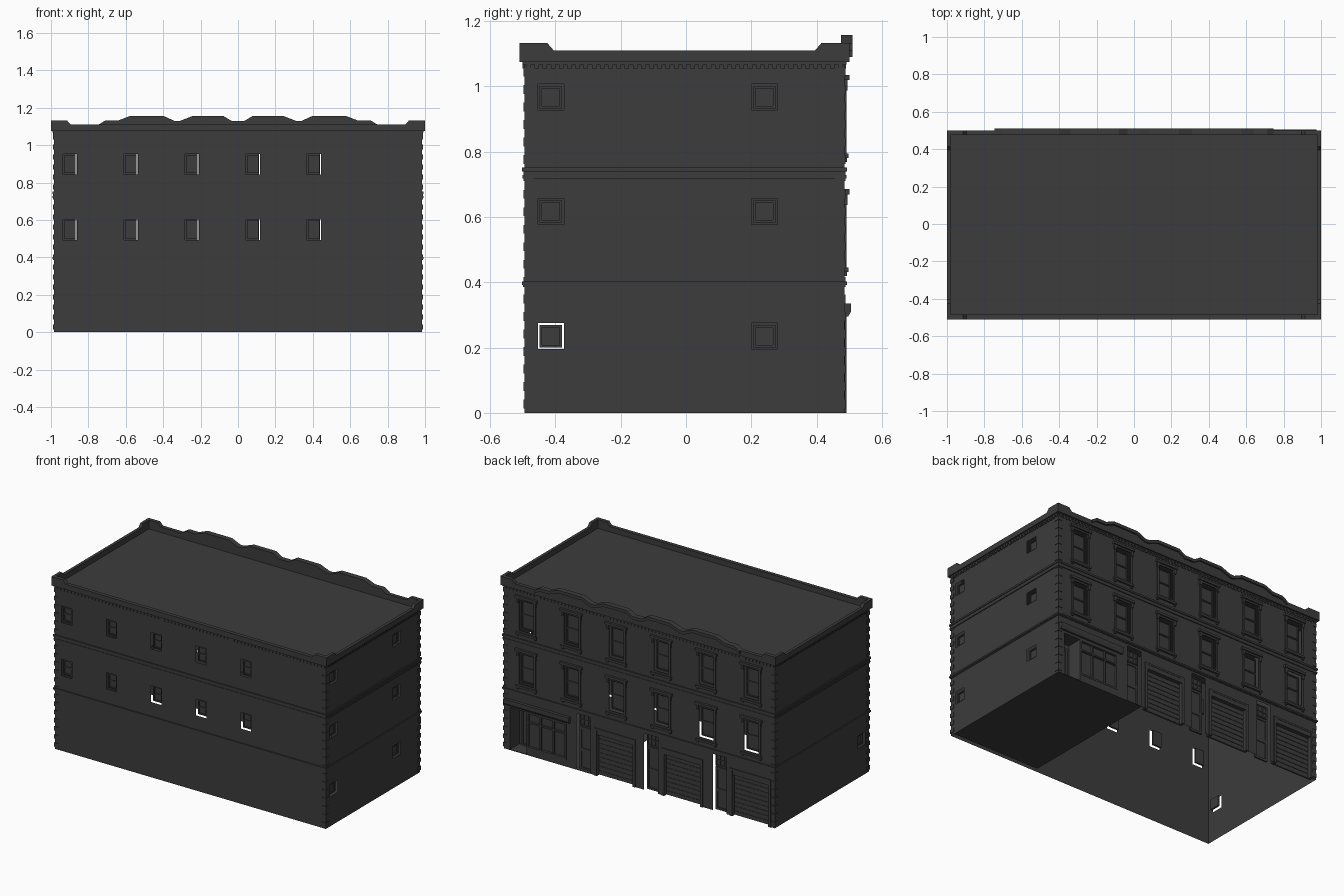
import bpy, bmesh
from mathutils import Matrix, Vector

if "Cube" in bpy.data.objects:
    bpy.data.objects.remove(bpy.data.objects["Cube"])

stone = bpy.data.materials.new("charcoal_grey")
stone.use_nodes = True
GREY = (0.045, 0.045, 0.045, 1)
stone.diffuse_color = GREY
stone.node_tree.nodes["Principled BSDF"].inputs["Base Color"].default_value = GREY

W, YF, YB, ROOF = 0.985, -0.495, 0.485, 1.075


def frame(origin, along, out):
    """Wall space: x runs along the wall, y points outward, z is up."""
    m = Matrix((along, out, (0, 0, 1))).transposed().to_4x4()
    m.translation = origin
    return m


FRONT = frame((0, YF, 0), (1, 0, 0), (0, -1, 0))
BACK = frame((0, YB, 0), (1, 0, 0), (0, 1, 0))
EAST = frame((W, 0, 0), (0, 1, 0), (1, 0, 0))
WEST = frame((-W, 0, 0), (0, 1, 0), (-1, 0, 0))
SIDES = ((FRONT, -W, W), (BACK, -W, W), (EAST, YF, YB), (WEST, YF, YB))


def finish(bm, name):
    bmesh.ops.recalc_face_normals(bm, faces=bm.faces)
    mesh = bpy.data.meshes.new(name)
    bm.to_mesh(mesh)
    bm.free()
    mesh.materials.append(stone)
    bpy.context.collection.objects.link(bpy.data.objects.new(name, mesh))


def box(bm, m, u0, u1, d0, d1, z0, z1):
    size = Matrix.Diagonal((u1 - u0, d1 - d0, z1 - z0, 1))
    mid = Matrix.Translation(((u0 + u1) / 2, (d0 + d1) / 2, (z0 + z1) / 2))
    bmesh.ops.create_cube(bm, size=1, matrix=m @ mid @ size)


def prism(bm, m, outline, d0, d1):
    a, b = [[bm.verts.new(m @ Vector((u, d, z))) for u, z in outline] for d in (d0, d1)]
    bm.faces.new(a)
    bm.faces.new(b[::-1])
    for i in range(len(a)):
        bm.faces.new((a[i - 1], b[i - 1], b[i], a[i]))


def wall(name, m, u0, u1, holes):
    """Thin wall sheet with rectangular openings."""
    bm = bmesh.new()
    us = sorted({u0, u1, *(h[0] for h in holes), *(h[1] for h in holes)})
    zs = sorted({0, ROOF, *(h[2] for h in holes), *(h[3] for h in holes)})
    for a, b in zip(us, us[1:]):
        for c, d in zip(zs, zs[1:]):
            u, z = (a + b) / 2, (c + d) / 2
            if not any(h[0] < u < h[1] and h[2] < z < h[3] for h in holes):
                bm.faces.new([bm.verts.new(m @ Vector((x, 0, y)))
                              for x, y in ((a, c), (b, c), (b, d), (a, d))])
    bmesh.ops.remove_doubles(bm, verts=bm.verts, dist=1e-5)
    finish(bm, name)


def border(bm, m, hole, t, d0, d1):
    """Four bars just inside a rectangle."""
    a, b, c, d = hole
    box(bm, m, a, a + t, d0, d1, c, d)
    box(bm, m, b - t, b, d0, d1, c, d)
    box(bm, m, a + t, b - t, d0, d1, c, c + t)
    box(bm, m, a + t, b - t, d0, d1, d - t, d)


def grow(hole, g):
    return (hole[0] - g, hole[1] + g, hole[2] - g, hole[3] + g)


def sash(bm, m, hole, rail=True):
    """Recessed window that stands clear of its opening."""
    s = a, b, c, d = grow(hole, -0.006)
    border(bm, m, s, 0.007, -0.024, -0.012)
    box(bm, m, a, b, -0.024, -0.02, c, d)
    if rail:
        mid = (c + d) / 2
        box(bm, m, a, b, -0.022, -0.014, mid - 0.004, mid + 0.004)


def rect(u, z, w, h):
    return (u - w / 2, u + w / 2, z - h / 2, z + h / 2)


# Openings of each wall
front_holes = [rect(0.405 - 0.326 * i, z, 0.075, 0.108) for i in range(5) for z in (0.548, 0.898)]
side_holes = [rect(y, z, 0.08, 0.08) for y in (-0.414, 0.24) for z in (0.235, 0.617, 0.967)]
west_holes = [rect(-0.414, 0.235, 0.08, 0.08)]
back_holes = [rect(-0.817 + 0.327 * i, z, 0.106, 0.2) for i in range(6) for z in (0.557, 0.907)]
shop = (0.53, 0.94, 0, 0.285)
garages = [(u - 0.14, u + 0.14, 0, 0.3) for u in (0.175, -0.315, -0.81)]
doors = [(u - 0.05, u + 0.05, 0, 0.37) for u in (0.405, -0.085, -0.585)]

wall("front_wall", FRONT, -W, W, front_holes)
wall("back_wall", BACK, -W, W, back_holes + garages + doors + [shop])
wall("left_wall", EAST, YF, YB, side_holes)
wall("right_wall", WEST, YF, YB, west_holes)

# Windows
for name, m, holes in (("front_windows", FRONT, front_holes), ("back_windows", BACK, back_holes),
                       ("left_windows", EAST, side_holes), ("right_window", WEST, west_holes)):
    bm = bmesh.new()
    for h in holes:
        sash(bm, m, h, m in (FRONT, BACK))
    finish(bm, name)

# Surrounds, hoods and sills of the street windows
bm = bmesh.new()
for h in back_holes:
    a, b, c, d = h
    border(bm, BACK, grow(h, 0.014), 0.014, 0, 0.006)
    box(bm, BACK, a - 0.026, b + 0.026, 0, 0.015, d + 0.012, d + 0.028)
    box(bm, BACK, a - 0.022, b + 0.022, 0, 0.012, c - 0.026, c - 0.012)
    for u in (a - 0.011, b + 0.011):
        box(bm, BACK, u - 0.008, u + 0.008, 0, 0.01, d - 0.02, d + 0.012)
        box(bm, BACK, u - 0.006, u + 0.006, 0, 0.008, c - 0.038, c - 0.026)
finish(bm, "window_surrounds")

# Shop front with a recessed entrance
bm = bmesh.new()
box(bm, BACK, 0.53, 0.82, -0.02, 0, 0, 0.045)
box(bm, BACK, 0.53, 0.82, -0.02, -0.014, 0.045, 0.285)
border(bm, BACK, (0.53, 0.82, 0.045, 0.285), 0.012, -0.016, 0.002)
for u in (0.625, 0.72):
    box(bm, BACK, u - 0.004, u + 0.004, -0.016, 0, 0.05, 0.28)
box(bm, BACK, 0.54, 0.81, -0.016, 0, 0.21, 0.22)
for u in (0.815, 0.94):
    box(bm, BACK, u, u + 0.005, -0.1, 0, 0, 0.285)
box(bm, BACK, 0.82, 0.94, -0.105, -0.1, 0, 0.285)
border(bm, BACK, (0.84, 0.925, 0, 0.25), 0.014, -0.1, -0.092)
box(bm, BACK, 0.82, 0.94, -0.1, 0, 0.28, 0.285)
finish(bm, "shop_front")
bm = bmesh.new()
prism(bm, EAST, ((YB, 0.295), (YB + 0.012, 0.295), (YB + 0.02, 0.31),
                 (YB + 0.02, 0.335), (YB, 0.335)), 0.5 - W, 0.975 - W)
finish(bm, "shop_lintel")

# Roller doors
bm = bmesh.new()
for a, b, c, d in garages:
    box(bm, BACK, a, b, -0.026, -0.022, c, d)
    box(bm, BACK, a, b, -0.024, 0.004, d - 0.028, d)
    for k in range(9):
        box(bm, BACK, a, b, -0.022, -0.019, 0.03 * k + 0.003, 0.03 * k + 0.027)
    for u in (a, b):
        box(bm, BACK, u - 0.009, u + 0.009, -0.026, 0.006, 0, d + 0.01)
    box(bm, BACK, a - 0.009, b + 0.009, -0.01, 0.006, d, d + 0.012)
finish(bm, "roller_doors")

# Narrow doors with a paned light above
bm = bmesh.new()
for h in doors:
    a, b, c, d = grow(h, -0.004)
    box(bm, BACK, a, b, -0.032, -0.028, 0, d)
    border(bm, BACK, (a, b, 0, 0.28), 0.014, -0.03, -0.022)
    border(bm, BACK, (a, b, 0.285, d), 0.008, -0.03, -0.022)
    for k in (1, 2):
        u = a + (b - a) * k / 3
        box(bm, BACK, u - 0.003, u + 0.003, -0.03, -0.023, 0.285, d)
    box(bm, BACK, a, b, -0.03, -0.023, 0.323, 0.329)
    box(bm, BACK, a, b, -0.03, -0.023, 0.12, 0.14)
finish(bm, "narrow_doors")

# Belt courses
bm = bmesh.new()
for z0, z1, out in ((0.385, 0.392, 0.004), (0.392, 0.402, 0.008), (0.718, 0.728, 0.006),
                    (0.728, 0.74, 0.003), (0.74, 0.752, 0.008), (ROOF - 0.008, ROOF, 0.006)):
    for m, a, b in SIDES:
        box(bm, m, a - out, b + out, 0, out, z0, z1)
finish(bm, "belt_courses")

# Corner quoins
bm = bmesh.new()
for m, a, b in SIDES:
    for k in range(20):
        z = 0.014 + 0.0535 * k
        box(bm, m, a - 0.003, a + 0.028, 0, 0.003, z, z + 0.027)
        box(bm, m, b - 0.028, b + 0.003, 0, 0.003, z, z + 0.027)
finish(bm, "corner_quoins")

# Dentils under the cornice
bm = bmesh.new()
for m, a, b in SIDES:
    n = int((b - a) / 0.025)
    for k in range(n):
        u = a + (b - a) * (k + 0.5) / n
        box(bm, m, u - 0.007, u + 0.007, 0, 0.005, 1.054, ROOF - 0.008)
finish(bm, "dentils")

# Parapets: raised corners, and a wavy crest on the street side
TOP, CORNER, CREST = 1.11, 1.133, 1.157


def parapet(name, m, a, b, d0, d1, crest=()):
    bm = bmesh.new()
    top = [(a, CORNER), (a + 0.085, CORNER), (a + 0.105, TOP)]
    top += list(crest) + [(b - 0.105, TOP), (b - 0.085, CORNER), (b, CORNER)]
    prism(bm, m, [(a, ROOF)] + top + [(b, ROOF)], d0, d1)
    finish(bm, name)


half = [(0.035, 1.13), (0.08, CREST), (0.24, CREST), (0.31, 1.13), (0.34, 1.13),
        (0.4, CREST), (0.575, CREST), (0.64, 1.132), (0.71, 1.132), (0.745, TOP)]
crest = [(-u, z) for u, z in reversed(half)] + half
parapet("front_parapet", FRONT, -1, 1, -0.01, 0.015)
parapet("back_parapet", BACK, -1, 1, -0.01, 0.015, crest)
parapet("left_parapet", EAST, -0.51, 0.5, -0.005, 0.015)
parapet("right_parapet", WEST, -0.51, 0.5, -0.005, 0.015)

# Capping on the crest
bm = bmesh.new()
for (a, za), (b, zb) in zip(crest, crest[1:]):
    prism(bm, BACK, [(a, za - 0.02), (b, zb - 0.02), (b, zb), (a, za)], 0, 0.025)
finish(bm, "crest_cap")

# Roof deck and shop floor
bm = bmesh.new()
box(bm, FRONT, -W, W, YF - YB, 0, ROOF - 0.004, ROOF)
finish(bm, "roof_deck")
bm = bmesh.new()
box(bm, FRONT, 0.35, W, YF - YB, -0.03, 0, 0.004)
finish(bm, "shop_floor")
